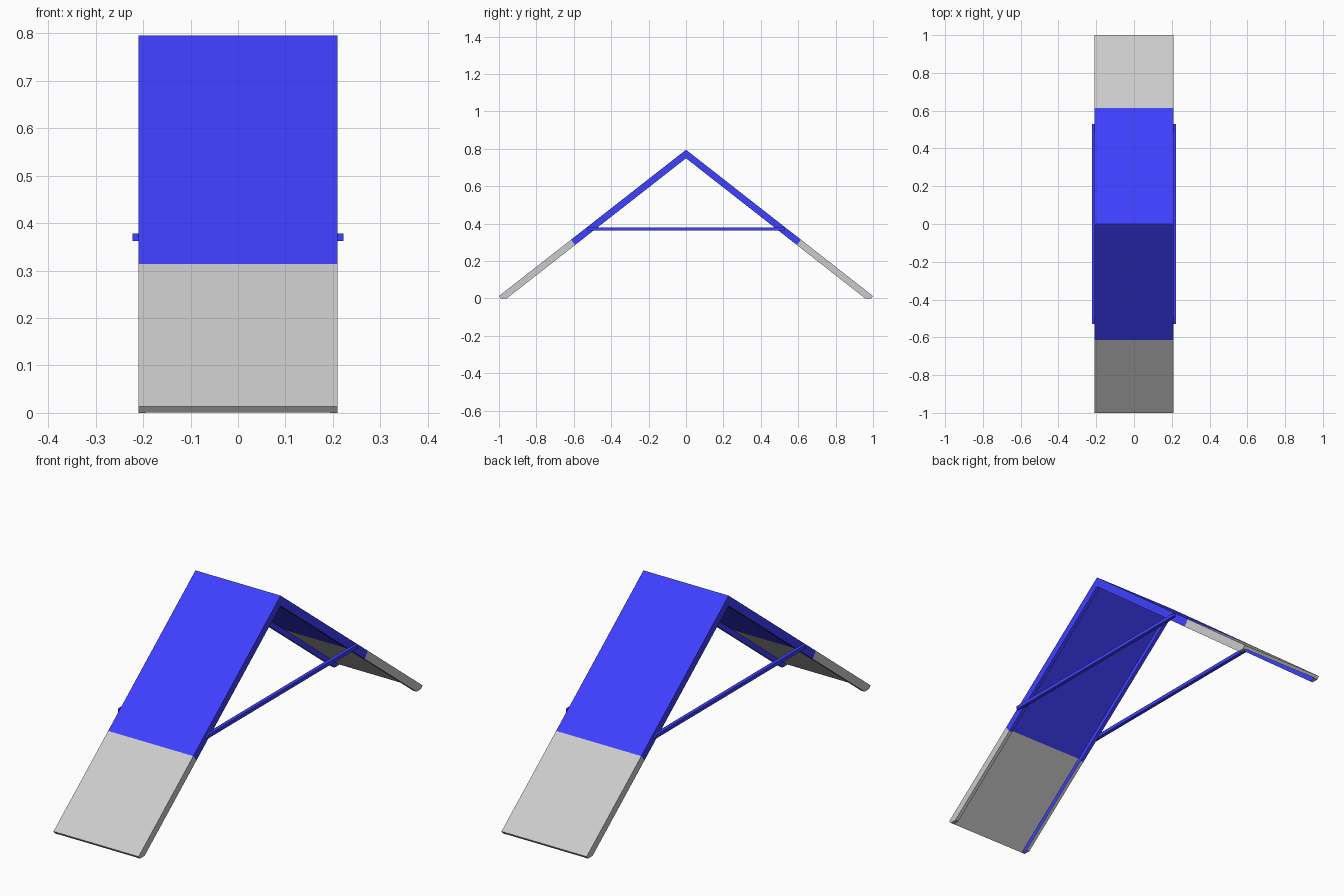
import bpy, bmesh, math
from mathutils import Vector

if "Cube" in bpy.data.objects:
    bpy.data.objects.remove(bpy.data.objects["Cube"])

APEX, SLOPE = 0.795, 0.782            # outer ridge height, rise per unit of y
DOWN = Vector((SLOPE, -1)).normalized()   # inward normal of the front panel (y, z)
BOARD, RAIL = 0.015, 0.036            # board thickness, rail depth
HALF, RAIL_W = 0.21, 0.016
SPLIT = -0.615                        # blue / grey boundary on the outer face

blue = bpy.data.materials.new("blue")
blue.diffuse_color = (0.05, 0.05, 1, 1)
blue.use_nodes = True
blue.node_tree.nodes["Principled BSDF"].inputs["Base Color"].default_value = blue.diffuse_color
grey = bpy.data.materials.new("grey")
grey.diffuse_color = (0.8, 0.8, 0.8, 1)
grey.use_nodes = True
grey.node_tree.nodes["Principled BSDF"].inputs["Base Color"].default_value = grey.diffuse_color


def outer(y):
    return Vector((y, APEX + SLOPE * y))


def prism(name, profile, x0, x1, mat, flip=1, inner_side=0):
    """Extrude a (y, z) profile along x; optionally paint the inner face blue."""
    bm = bmesh.new()
    face = bm.faces.new([bm.verts.new((x0, flip * y, z)) for y, z in profile])
    new = bmesh.ops.extrude_face_region(bm, geom=[face])["geom"]
    bmesh.ops.translate(bm, vec=(x1 - x0, 0, 0),
                        verts=[g for g in new if isinstance(g, bmesh.types.BMVert)])
    bmesh.ops.recalc_face_normals(bm, faces=bm.faces)
    for f in bm.faces:
        if f.normal.x * inner_side < -0.9:
            f.material_index = 1
    me = bpy.data.meshes.new(name)
    bm.to_mesh(me)
    bm.free()
    me.materials.append(mat)
    me.materials.append(blue)
    ob = bpy.data.objects.new(name, me)
    bpy.context.collection.objects.link(ob)
    return ob


def upper(depth):
    # mitred at the ridge, square at the colour boundary
    ridge = Vector((0, APEX - depth * math.hypot(1, SLOPE)))
    return [outer(0), outer(SPLIT), outer(SPLIT) + DOWN * depth, ridge]


def lower(depth):
    # square end, trimmed flat where it meets the ground
    end = outer(-1)
    pts = [outer(SPLIT), end]
    tip = end + DOWN * depth
    if tip.y < 0:
        pts.append(end + DOWN * (end.y / -DOWN.y))
        drop = depth * math.hypot(1, SLOPE)
        pts.append(Vector(((drop - APEX) / SLOPE, 0)))
    else:
        pts.append(tip)
    return pts + [outer(SPLIT) + DOWN * depth]


for flip, side in ((1, "front"), (-1, "back")):
    for part, shape, mat in (("ramp", upper, blue), ("contact_zone", lower, grey)):
        # walking board
        prism(f"{side}_{part}_board", shape(BOARD), -HALF + RAIL_W, HALF - RAIL_W, mat, flip)
        # side rails
        for s, hand in ((-1, "left"), (1, "right")):
            prism(f"{side}_{part}_{hand}_rail", shape(RAIL),
                  s * (HALF - RAIL_W), s * HALF, mat, flip, s)

# tie bars joining both ramps
for s, hand in ((-1, "left"), (1, "right")):
    bar = [(-0.53, 0.362), (0.53, 0.362), (0.53, 0.378), (-0.53, 0.378)]
    prism(f"{hand}_tie_bar", bar, s * 0.206, s * 0.222, blue)
